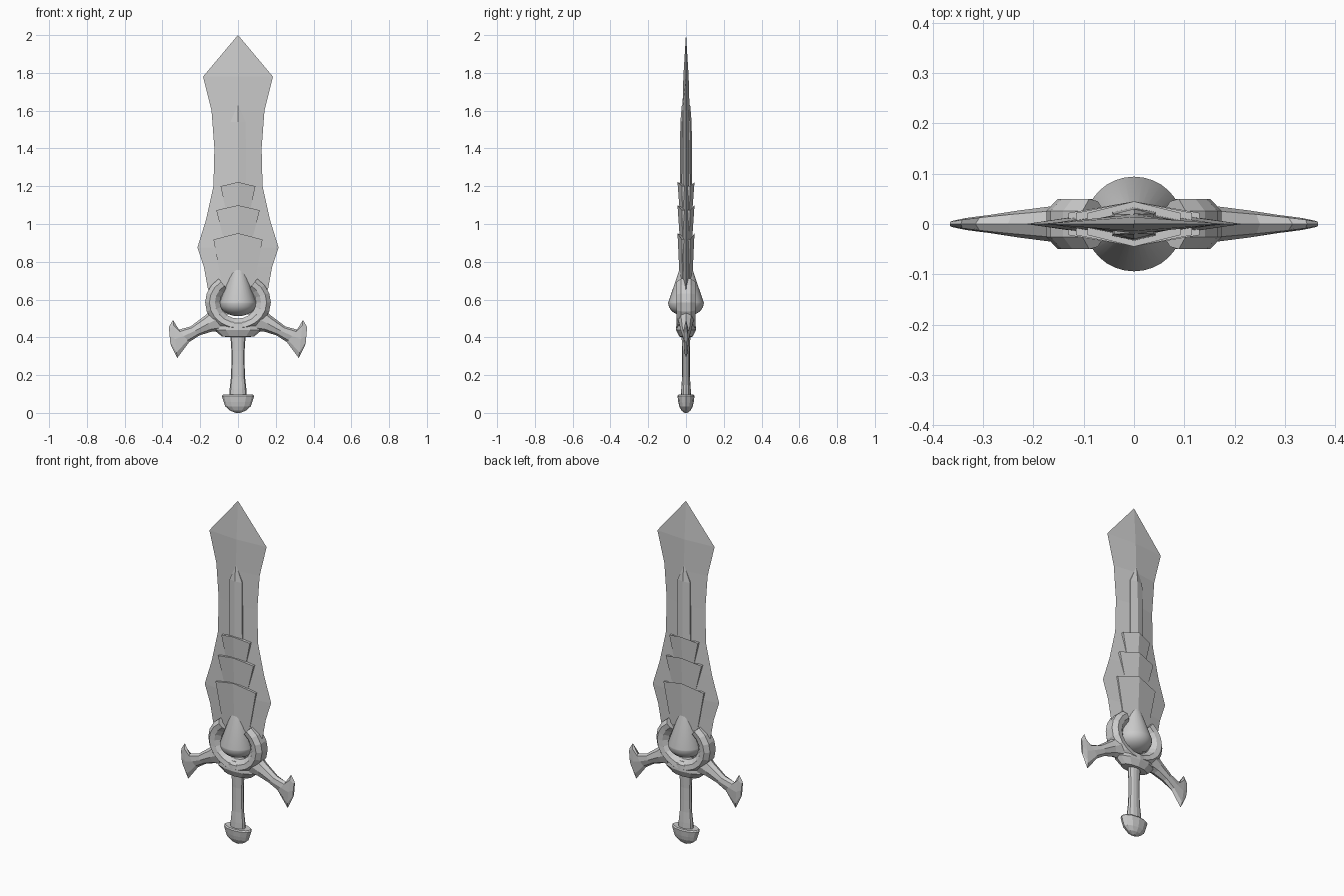
import bpy, bmesh
from math import sin, cos, pi, radians
from mathutils import Vector

if "Cube" in bpy.data.objects:
    bpy.data.objects.remove(bpy.data.objects["Cube"])


def loft(name, rings, smooth=None):
    """Skin a list of equal-length point rings and cap both ends."""
    bm = bmesh.new()
    vs = [[bm.verts.new(p) for p in r] for r in rings]
    n = len(rings[0])
    for a, b in zip(vs, vs[1:]):
        for i in range(n):
            j = (i + 1) % n
            bm.faces.new((a[i], a[j], b[j], b[i]))
    bm.faces.new(vs[0])
    bm.faces.new(vs[-1])
    bmesh.ops.remove_doubles(bm, verts=bm.verts, dist=1e-5)
    bmesh.ops.recalc_face_normals(bm, faces=bm.faces)
    me = bpy.data.meshes.new(name)
    bm.to_mesh(me)
    bm.free()
    ob = bpy.data.objects.new(name, me)
    bpy.context.collection.objects.link(ob)
    if smooth:
        bpy.ops.object.select_all(action='DESELECT')
        bpy.context.view_layer.objects.active = ob
        ob.select_set(True)
        bpy.ops.object.shade_smooth_by_angle(angle=radians(smooth))
    return ob


def ellipse(rx, ry, z, n):
    return [(rx * cos(2 * pi * i / n), ry * sin(2 * pi * i / n), z) for i in range(n)]


def turned(name, profile, n, smooth=None):
    return loft(name, [ellipse(rx, ry, z, n) for rx, ry, z in profile], smooth)


def ridged(w, edge, mid, z, dz=0.0):
    """Six-point section with a central ridge, dz lifts the middle."""
    return [(-w, -edge, z), (0, -mid, z + dz), (w, -edge, z),
            (w, edge, z), (0, mid, z + dz), (-w, edge, z)]


# Blade: diamond section following the flared outline
outline = [(.10, .52, .032), (.16, .66, .032), (.18, .77, .032), (.215, .875, .031),
           (.17, 1.02, .029), (.13, 1.2, .026), (.125, 1.4, .023), (.14, 1.6, .019),
           (.185, 1.78, .014), (.0005, 2.0, .0005)]
loft("blade", [[(-w, 0, z), (0, -t, z), (w, 0, z), (0, t, z)] for w, z, t in outline])

# Raised central rib
loft("blade_rib", [ridged(.045, .024, .034, 1.1), ridged(.040, .020, .030, 1.54),
                   ridged(.001, .018, .022, 1.63)])

# Overlapping scale plates, each flaring outward at its top
for i, (w0, w1, z0, z1, dz) in enumerate([(.06, .092, 1.05, 1.20, .022),
                                          (.073, .115, .91, 1.073, .026),
                                          (.085, .130, .68, .918, .033)]):
    loft(f"scale_plate_{i + 1}", [ridged(w0, .018, .033, z0, dz * .5),
                                  ridged(w1, .022, .045, z1, dz)])

# Teardrop gem
gem = [(.0005, .0005, .858), (.097, .094, .585)]
gem += [(.097 * cos(a), .094 * cos(a), .58 - .068 * sin(a))
        for a in [pi / 2 * k / 6 for k in range(6)]] + [(.0005, .0005, .512)]
turned("gem", gem, 32, 35)

# Open ring around the gem
section = [(.55, -.020), (.70, -.045), (.87, -.050), (1, -.026),
           (1, .026), (.87, .050), (.70, .045), (.55, .020)]
rings = []
for k in range(17):
    a = radians(126 + 288 * k / 16)
    rings.append([(.174 * s * cos(a), y, .585 + .155 * s * sin(a)) for s, y in section])
loft("gem_ring", rings)

# Crossguard wings ending in crescent tips: upper point, lower point, half thickness
arm = [((.12, .57), (.09, .43), .044), ((.175, .515), (.14, .43), .036),
       ((.25, .458), (.205, .41), .027), ((.315, .44), (.258, .375), .018),
       ((.344, .492), (.322, .29), .012), ((.366, .455), (.358, .365), .006)]
for side, label in ((1, "right"), (-1, "left")):
    rings = []
    for up, low, t in arm:
        u, l = Vector(up), Vector(low)
        c, h = (u + l) / 2, (u - l) / 2
        ring = []
        for i in range(8):
            p = c + h * cos(pi * i / 4)
            ring.append((side * p.x, t * sin(pi * i / 4), p.y))
        rings.append(ring)
    loft(f"guard_wing_{label}", rings)

# Collar under the ring
turned("collar", [(.05, .025, .402), (.085, .036, .404), (.128, .053, .44),
                  (.12, .05, .475), (.09, .035, .49)], 12)

# Grip with slight swells
turned("grip", [(.046, .027, .08), (.044, .025, .13), (.037, .021, .19), (.035, .020, .26),
                (.035, .020, .33), (.041, .024, .42)], 12)

# Pommel
turned("pommel", [(.012, .008, 0), (.042, .024, .012), (.068, .036, .035), (.076, .041, .058),
                  (.086, .045, .090), (.078, .040, .097), (.045, .025, .096)], 12)
